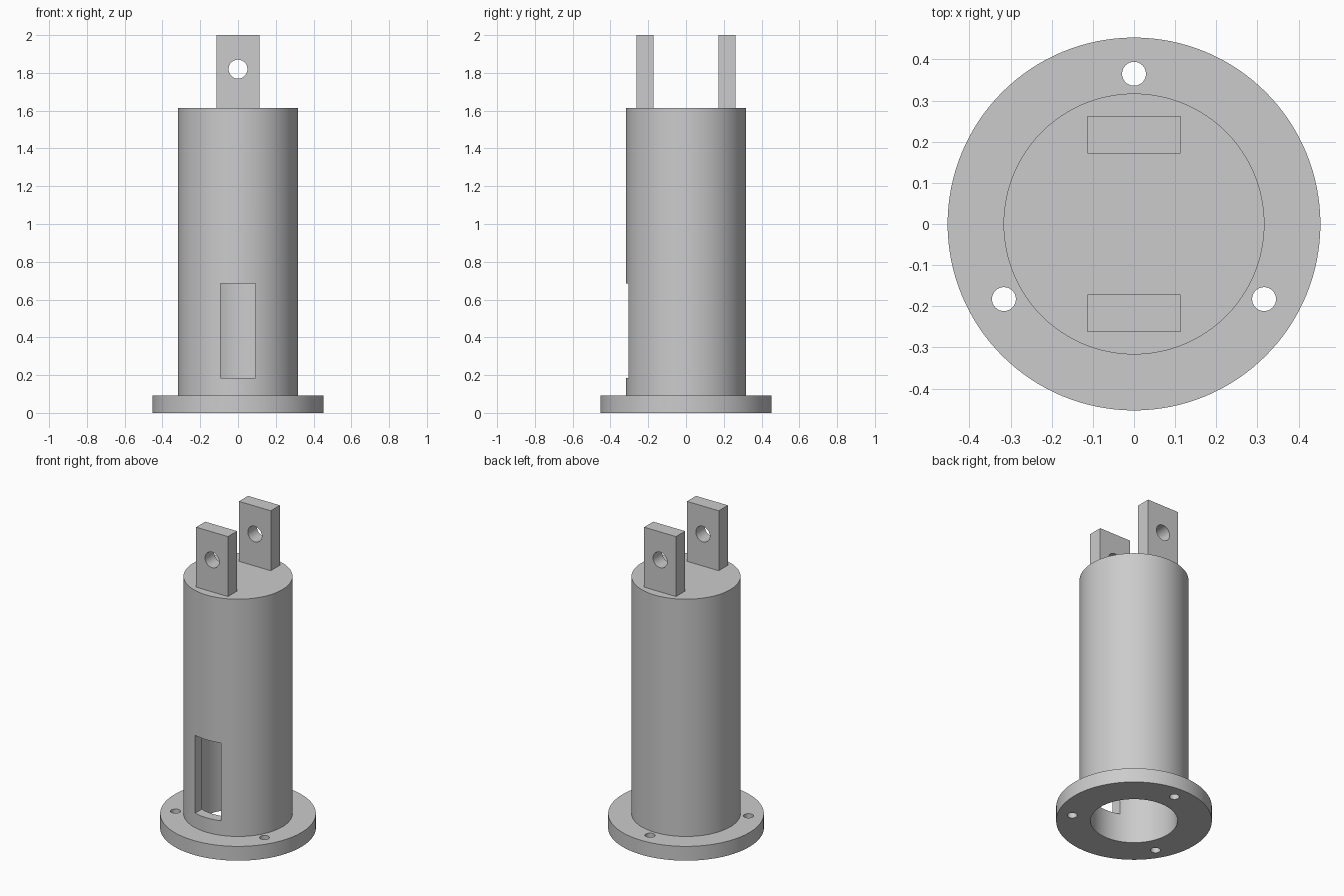
import bpy, bmesh
from math import pi, sin, cos, radians
from mathutils import Matrix, Vector

default = bpy.data.objects.get("Cube")
if default:
    bpy.data.objects.remove(default, do_unlink=True)

# Main dimensions
FLANGE_R, FLANGE_H = 0.453, 0.092
TUBE_R, BORE_R, TUBE_TOP = 0.317, 0.253, 1.615
CAP = 0.09

grey = bpy.data.materials.new("plain grey")
grey.use_nodes = True
colour = (0.6, 0.6, 0.6, 1)
grey.diffuse_color = colour
grey.node_tree.nodes["Principled BSDF"].inputs["Base Color"].default_value = colour


def make_object(name, bm):
    bmesh.ops.recalc_face_normals(bm, faces=bm.faces)
    mesh = bpy.data.meshes.new(name)
    bm.to_mesh(mesh)
    bm.free()
    mesh.materials.append(grey)
    obj = bpy.data.objects.new(name, mesh)
    bpy.context.collection.objects.link(obj)
    return obj


def box(name, low, high):
    low, high = Vector(low), Vector(high)
    bm = bmesh.new()
    bmesh.ops.create_cube(bm, size=1, matrix=Matrix.Translation((low + high) / 2)
                          @ Matrix.Diagonal((*(high - low), 1)))
    return make_object(name, bm)


def cylinder(name, centre, radius, length, turn=Matrix()):
    bm = bmesh.new()
    bmesh.ops.create_cone(bm, cap_ends=True, segments=48, radius1=radius, radius2=radius,
                          depth=length, matrix=Matrix.Translation(centre) @ turn)
    return make_object(name, bm)


def lathe(name, profile, steps=128):
    bm = bmesh.new()
    verts = [bm.verts.new((r, 0, z)) for r, z in profile]
    edges = [bm.edges.new(pair) for pair in zip(verts, verts[1:])]
    bmesh.ops.spin(bm, geom=verts + edges, axis=(0, 0, 1), cent=(0, 0, 0),
                   angle=2 * pi, steps=steps)
    bmesh.ops.remove_doubles(bm, verts=bm.verts, dist=1e-5)
    return make_object(name, bm)


def cut(obj, cutters):
    for cutter in cutters:
        mod = obj.modifiers.new("cut", 'BOOLEAN')
        mod.operation, mod.solver, mod.object = 'DIFFERENCE', 'EXACT', cutter
    depsgraph = bpy.context.evaluated_depsgraph_get()
    mesh = bpy.data.meshes.new_from_object(obj.evaluated_get(depsgraph))
    obj.modifiers.clear()
    obj.data = mesh
    for cutter in cutters:
        bpy.data.objects.remove(cutter, do_unlink=True)


# Hollow tube with a closed top and a bolting flange
body = lathe("flanged_tube", [
    (0, TUBE_TOP - CAP), (BORE_R, TUBE_TOP - CAP), (BORE_R, 0), (FLANGE_R, 0),
    (FLANGE_R, FLANGE_H), (TUBE_R, FLANGE_H), (TUBE_R, TUBE_TOP), (0, TUBE_TOP)])

# Front window and three bolt holes
cutters = [box("window_cutter", (-0.092, -0.4, 0.185), (0.092, -0.1, 0.685))]
for angle in (90, 210, 330):
    a = radians(angle)
    cutters.append(cylinder("bolt_hole_cutter", (0.365 * cos(a), 0.365 * sin(a), 0.05),
                            0.029, 0.3))
cut(body, cutters)
parts = [body]

# Pair of drilled lugs on the cap
for name, y in (("front_lug", -0.217), ("back_lug", 0.217)):
    lug = box(name, (-0.113, y - 0.046, TUBE_TOP - 0.01), (0.113, y + 0.046, 2))
    cut(lug, [cylinder("pin_hole_cutter", (0, y, 1.82), 0.05, 0.3,
                       Matrix.Rotation(pi / 2, 4, 'X'))])
    parts.append(lug)

# Smooth round surfaces, sharp edges
bpy.ops.object.select_all(action='DESELECT')
for part in parts:
    part.select_set(True)
bpy.context.view_layer.objects.active = body
bpy.ops.object.shade_smooth_by_angle(angle=radians(30))
